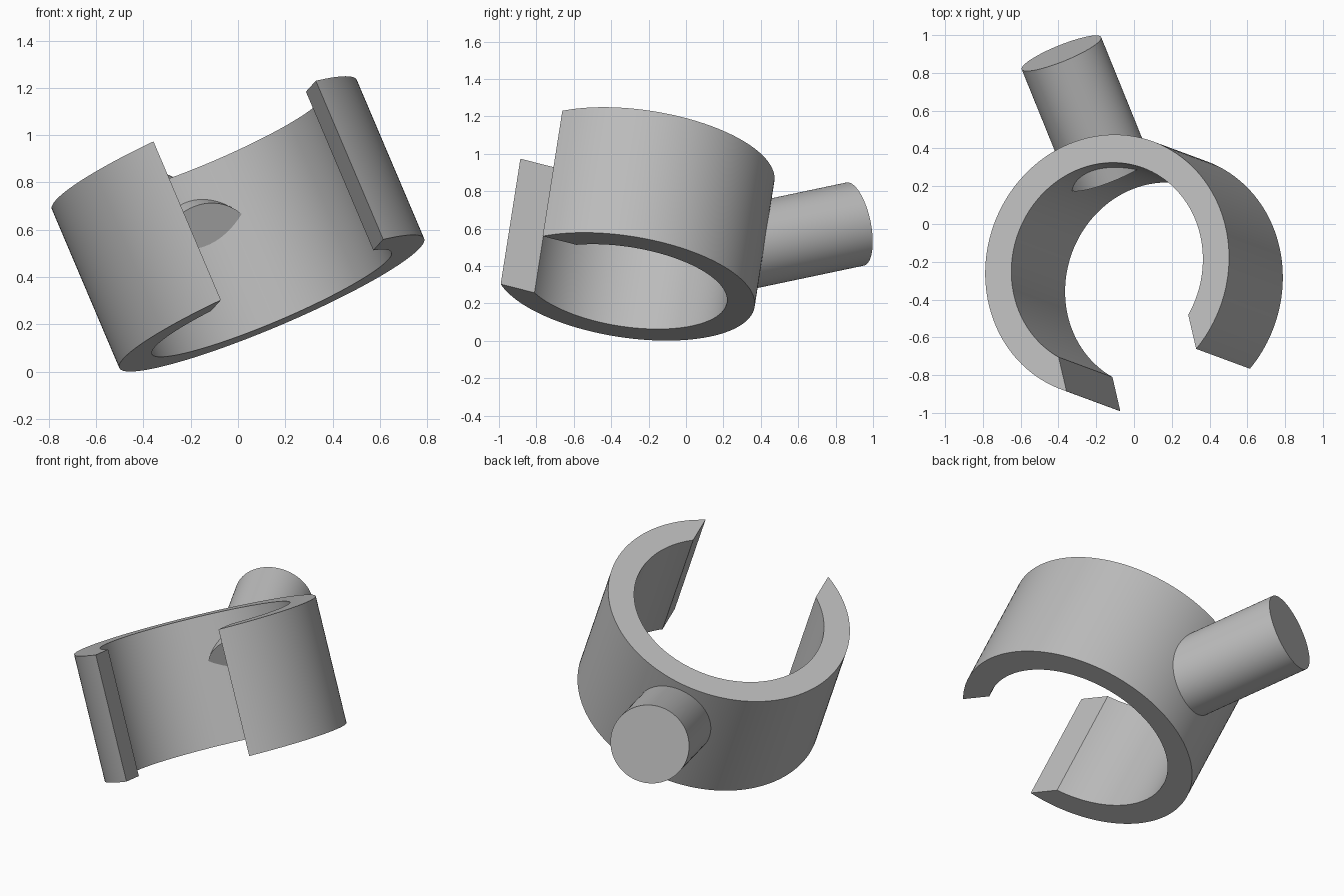
import bpy, bmesh, math
from mathutils import Matrix, Vector

cube = bpy.data.objects.get("Cube")
if cube:
    bpy.data.objects.remove(cube, do_unlink=True)

# Sizes
OUTER, INNER, HEIGHT, SLOT = 0.70, 0.55, 0.736, 0.383
ROD_RADIUS, ROD_LENGTH = 0.227, 0.70
SEGMENTS = 128

grey = bpy.data.materials.new("plain_grey")
grey.use_nodes = True
grey.diffuse_color = (0.5, 0.5, 0.5, 1)
grey.node_tree.nodes["Principled BSDF"].inputs["Base Color"].default_value = grey.diffuse_color

# Tilted frame of the clip: slot direction, depth and ring axis
axis = Vector((-0.387, 0.143, 0.911)).normalized()
back = Vector((-0.22, 0.947, -0.24))
back = (back - axis * back.dot(axis)).normalized()
side = back.cross(axis)
frame = Matrix((side, back, axis)).transposed().to_4x4()
frame.translation = (0, -0.272, 0.625)


def finish(bm, name, matrix):
    bmesh.ops.recalc_face_normals(bm, faces=bm.faces)
    mesh = bpy.data.meshes.new(name)
    bm.to_mesh(mesh)
    bm.free()
    mesh.materials.append(grey)
    obj = bpy.data.objects.new(name, mesh)
    bpy.context.collection.objects.link(obj)
    obj.matrix_world = matrix
    bpy.ops.object.select_all(action="DESELECT")
    obj.select_set(True)
    bpy.context.view_layer.objects.active = obj
    bpy.ops.object.shade_smooth_by_angle(angle=math.radians(30))
    return obj


def arc(bm, radius):
    """Open arc whose ends lie on the parallel sides of the slot."""
    half = math.asin(SLOT / radius)
    start, sweep = -math.pi / 2 + half, 2 * (math.pi - half)
    angles = [start + sweep * i / SEGMENTS for i in range(SEGMENTS + 1)]
    return [bm.verts.new((radius * math.cos(a), radius * math.sin(a), -HEIGHT / 2))
            for a in angles]


# Open ring: flat C profile, extruded along the ring axis
bm = bmesh.new()
outer, inner = arc(bm, OUTER), arc(bm, INNER)
for i in range(SEGMENTS):
    bm.faces.new((outer[i], outer[i + 1], inner[i + 1], inner[i]))
new = bmesh.ops.extrude_face_region(bm, geom=bm.faces[:])["geom"]
bmesh.ops.translate(bm, vec=(0, 0, HEIGHT),
                    verts=[v for v in new if isinstance(v, bmesh.types.BMVert)])
finish(bm, "open_ring", frame)

# Slanted rod, its inner end just breaking through the ring wall
bm = bmesh.new()
bmesh.ops.create_cone(bm, cap_ends=True, segments=96, radius1=ROD_RADIUS,
                      radius2=ROD_RADIUS, depth=ROD_LENGTH,
                      matrix=Matrix.Translation((0, 0, ROD_LENGTH / 2)))
slant = Matrix.Rotation(-math.atan(2), 4, "X")
finish(bm, "slanted_rod", frame @ Matrix.Translation((0, 0.57, 0.003)) @ slant)
